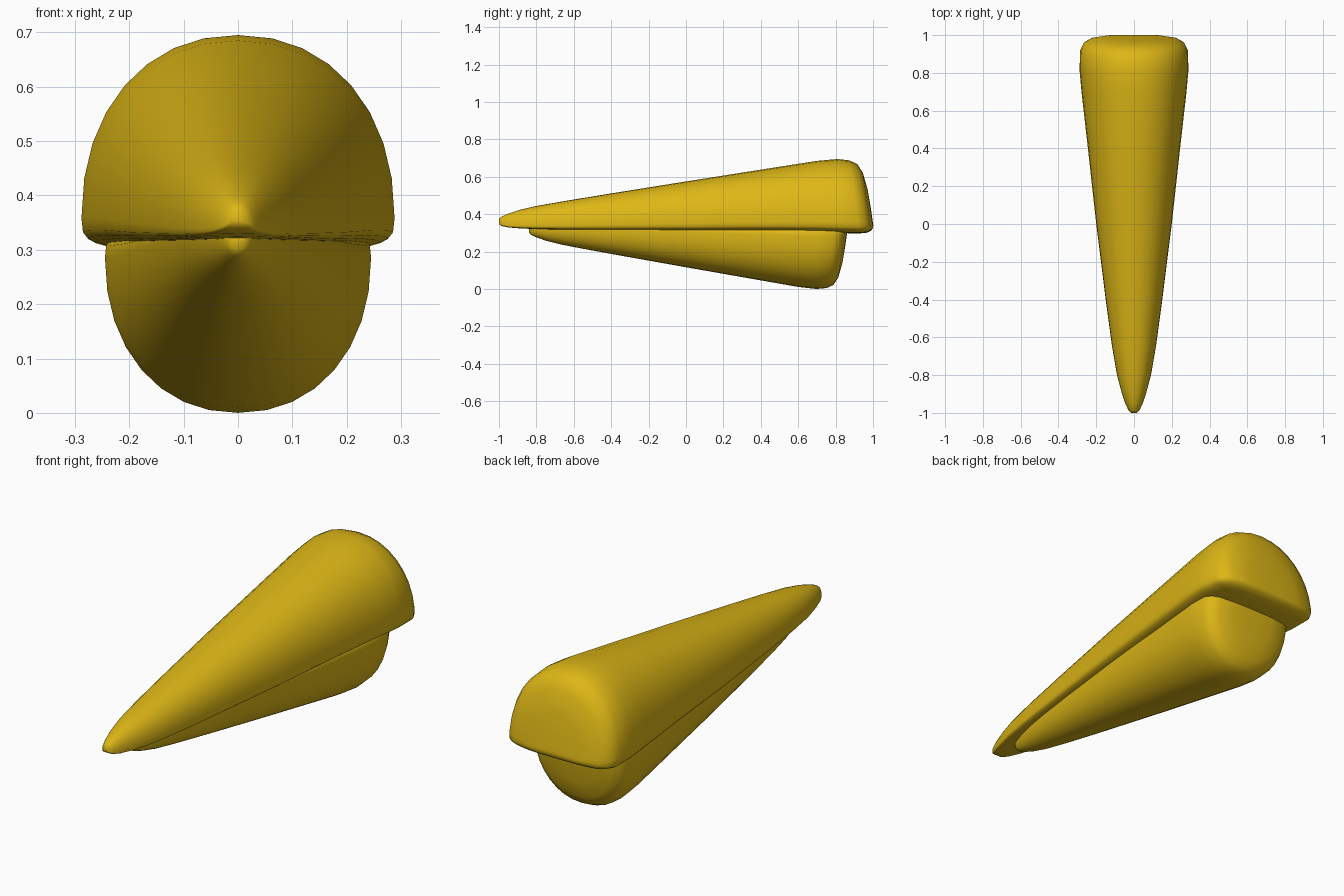
import bpy, bmesh
from math import sin, cos, pi, copysign

cube = bpy.data.objects.get("Cube")
if cube:
    bpy.data.objects.remove(cube)

mustard = bpy.data.materials.new("mustard_yellow")
mustard.use_nodes = True
COLOR = (0.72, 0.47, 0.008, 1)
mustard.diffuse_color = COLOR
mustard.node_tree.nodes["Principled BSDF"].inputs["Base Color"].default_value = COLOR

# Cross-sections from tip to rear: y, half width, top z, bottom z, backward lean
SECTIONS = [
    (-1.0, .016, .375, .347, 0),
    (-.985, .03, .388, .336, 0),
    (-.95, .046, .403, .329, 0),
    (-.89, .066, .423, .324, 0),
    (-.8, .09, .444, .320, 0),
    (-.65, .116, .470, .317, 0),
    (-.4, .150, .511, .314, 0),
    (0, .200, .575, .310, 0),
    (.4, .244, .638, .308, 0),
    (.7, .278, .685, .303, 0),
    (.81, .288, .695, .299, 0),
    (.92, .286, .688, .297, .14),
    (.96, .265, .668, .301, .14),
    (.984, .225, .62, .312, .14),
    (.997, .14, .53, .325, .14),
    (1.0, .05, .42, .34, .14),
]
SEGMENTS = 32


def power(value, exponent):
    return copysign(abs(value) ** exponent, value)


def section_points(y, width, top, bottom, lean):
    """Domed upper side and a nearly flat, round-cornered underside."""
    wide = bottom + .15 * (top - bottom)
    for i in range(SEGMENTS):
        angle = 2 * pi * i / SEGMENTS
        s = sin(angle)
        p = 2 / 2.15 if s >= 0 else 2 / 4
        height = top - wide if s >= 0 else wide - bottom
        z = wide + height * power(s, p)
        yield width * power(cos(angle), p), y - lean * (z - .35), z


def keep(x, y, z):
    return x, y, z


def flip_smaller(x, y, z):
    """Mirrored, smaller copy, pitched slightly up at the tip."""
    y = .85 * y + .01
    return .85 * x, y, .591 - .85 * z + .018 * (.69 - y)


def make_half(name, place):
    bm = bmesh.new()
    rings = [[bm.verts.new(place(*p)) for p in section_points(*s)] for s in SECTIONS]
    for a, b in zip(rings, rings[1:]):
        for i in range(SEGMENTS):
            j = (i + 1) % SEGMENTS
            bm.faces.new((a[i], a[j], b[j], b[i]))
    bm.faces.new(rings[0])
    bm.faces.new(rings[-1])
    bmesh.ops.recalc_face_normals(bm, faces=bm.faces)
    for face in bm.faces:
        face.smooth = True
    mesh = bpy.data.meshes.new(name)
    bm.to_mesh(mesh)
    bm.free()
    mesh.materials.append(mustard)
    obj = bpy.data.objects.new(name, mesh)
    bpy.context.collection.objects.link(obj)


make_half("upper_beak", keep)
make_half("lower_beak", flip_smaller)
